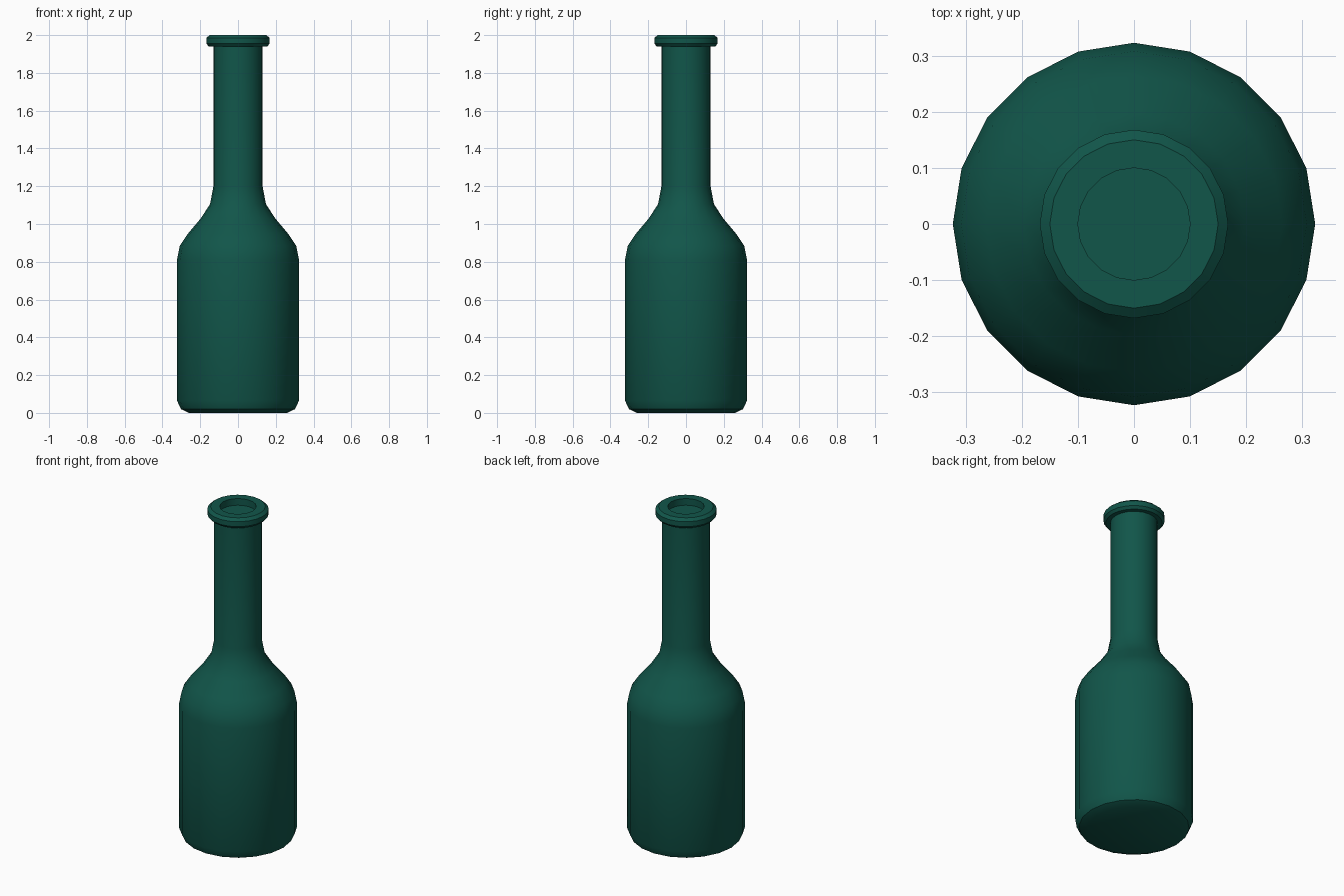
import bpy, bmesh, math

if "Cube" in bpy.data.objects:
    bpy.data.objects.remove(bpy.data.objects["Cube"])

SIDES = 20

glass = bpy.data.materials.new("dark_green_glass")
glass.diffuse_color = (0.0056, 0.092, 0.068, 1)
glass.use_nodes = True
glass.node_tree.nodes["Principled BSDF"].inputs["Base Color"].default_value = glass.diffuse_color


def lathe(name, profile):
    """Spin (radius, z) points, listed bottom to top, closing both ends."""
    bm = bmesh.new()
    rings = []
    for r, z in profile:
        rings.append([bm.verts.new((r * math.cos(2 * math.pi * i / SIDES),
                                    r * math.sin(2 * math.pi * i / SIDES), z))
                      for i in range(SIDES)])
    for a, b in zip(rings, rings[1:]):
        for i in range(SIDES):
            j = (i + 1) % SIDES
            bm.faces.new((a[i], a[j], b[j], b[i]))
    bm.faces.new(rings[0][::-1])
    bm.faces.new(rings[-1])
    mesh = bpy.data.meshes.new(name)
    bm.to_mesh(mesh)
    bm.free()
    mesh.materials.append(glass)
    ob = bpy.data.objects.new(name, mesh)
    bpy.context.collection.objects.link(ob)
    bpy.ops.object.select_all(action='DESELECT')
    ob.select_set(True)
    bpy.context.view_layer.objects.active = ob
    bpy.ops.object.shade_smooth_by_angle(angle=math.radians(32))
    return ob


# Whole bottle: base, body, shoulder, neck, lip and the recessed mouth
lathe("bottle", [
    (0.26, 0.0), (0.302, 0.02), (0.323, 0.065),               # base bevel
    (0.323, 0.81), (0.308, 0.885), (0.264, 0.95),             # body, shoulder
    (0.197, 1.03), (0.148, 1.105), (0.13, 1.2),               # shoulder to neck
    (0.13, 1.94),                                             # neck
    (0.155, 1.94), (0.168, 1.955), (0.168, 1.985), (0.15, 2.0),  # lip
    (0.10, 2.0), (0.10, 1.96),                                # mouth
])
